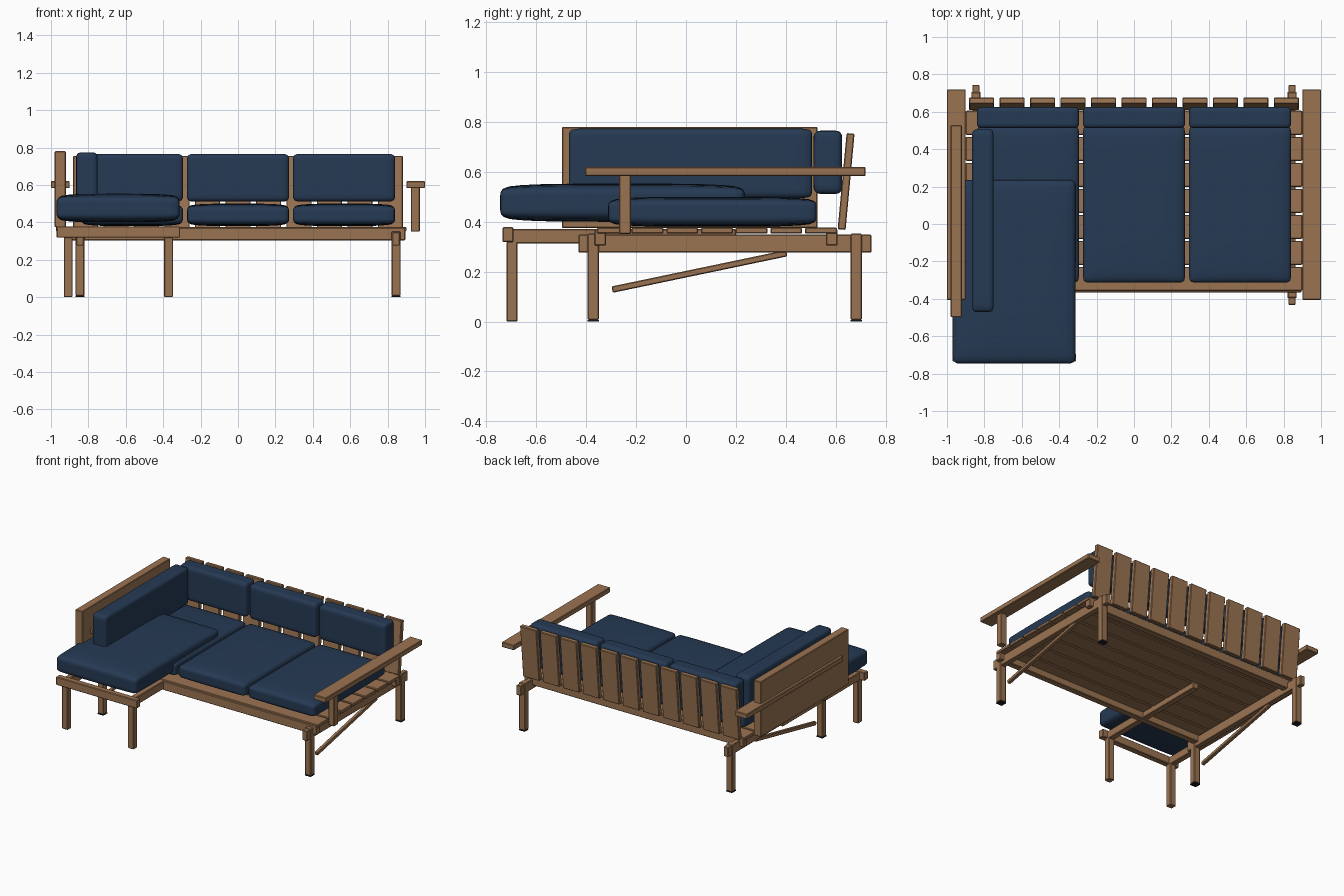
import bpy, bmesh, math
from mathutils import Vector

cube = bpy.data.objects.get("Cube")
if cube:
    bpy.data.objects.remove(cube, do_unlink=True)


def material(name, color):
    m = bpy.data.materials.new(name)
    m.use_nodes = True
    m.diffuse_color = (*color, 1)
    bsdf = next(n for n in m.node_tree.nodes if n.type == 'BSDF_PRINCIPLED')
    bsdf.inputs["Base Color"].default_value = (*color, 1)
    bsdf.inputs["Roughness"].default_value = 0.8
    return m


WOOD = material("warm wood", (0.33, 0.175, 0.085))
NAVY = material("navy fabric", (0.019, 0.042, 0.088))
BLACK = material("black rubber", (0.012, 0.013, 0.016))


def add_object(name, bm, mat):
    mesh = bpy.data.meshes.new(name)
    bm.to_mesh(mesh)
    bm.free()
    mesh.materials.append(mat)
    ob = bpy.data.objects.new(name, mesh)
    bpy.context.collection.objects.link(ob)
    return ob


def beam(name, x, y, z, mat=WOOD, bevel=0.004, tilt=0):
    """Softly chamfered box given as (low, high) ranges."""
    bm = bmesh.new()
    bmesh.ops.create_cube(bm, size=1)
    for v in bm.verts:
        v.co = Vector(v.co[i] * (r[1] - r[0]) for i, r in enumerate((x, y, z)))
    ob = add_object(name, bm, mat)
    ob.location = [sum(r) / 2 for r in (x, y, z)]
    ob.rotation_euler.x = tilt
    if bevel:
        mod = ob.modifiers.new("chamfer", 'BEVEL')
        mod.width = bevel
        mod.segments = 1
    return ob


def around(c, width):
    return (c - width / 2, c + width / 2)


def cushion(name, x, y, z, radius=0.025, rim=1.0):
    """Rounded box; rim is the edge thickness relative to the middle."""
    half = Vector((r[1] - r[0]) / 2 for r in (x, y, z))
    bm = bmesh.new()
    bmesh.ops.create_cube(bm, size=2)
    bmesh.ops.subdivide_edges(bm, edges=bm.edges[:], cuts=15, use_grid_fill=True)
    for v in bm.verts:
        u = [math.sin(c * math.pi / 2) for c in v.co]
        p = Vector(a * h for a, h in zip(u, half))
        core = Vector(max(radius - h, min(h - radius, c)) for c, h in zip(p, half))
        d = p - core
        if d.length > radius:
            p = core + d.normalized() * radius
        crown = (1 - abs(p.x / half.x) ** 4) * (1 - abs(p.y / half.y) ** 4)
        p.z *= rim + (1 - rim) * math.sqrt(max(crown, 0))
        v.co = p
    for f in bm.faces:
        f.smooth = True
    ob = add_object(name, bm, NAVY)
    ob.location = [sum(r) / 2 for r in (x, y, z)]


# Main frame: legs, feet, side rails and braces on both sides
for side, s in (("left", 1), ("right", -1)):
    cx = s * 0.845
    for end, cy in (("front", -0.372), ("back", 0.682)):
        beam(f"{side}_{end}_leg", around(cx, 0.048), around(cy, 0.046), (0.007, 0.352))
        beam(f"{side}_{end}_foot", around(cx, 0.048), around(cy, 0.046), (0, 0.007), BLACK, 0)
    beam(f"{side}_side_rail", around(cx, 0.038), (-0.432, 0.744), (0.276, 0.348))
    low, high = Vector((cx, -0.296, 0.128)), Vector((cx, 0.404, 0.274))
    run = high - low
    mid = (low + high) / 2
    beam(f"{side}_brace", around(cx, 0.026), around(mid.y, run.length),
         around(mid.z, 0.026), tilt=math.atan2(run.z, run.y))
    # Armrests
    beam(f"{side}_armrest", around(s * 0.95, 0.1), (-0.405, 0.72), (0.583, 0.62))
    beam(f"{side}_arm_post", around(s * 0.948, 0.048), (-0.268, -0.22), (0.35, 0.59))

for end, cy in (("front", -0.344), ("back", 0.584)):
    beam(f"{end}_rail", (-0.895, 0.895), around(cy, 0.046), (0.304, 0.37))

# Seat slats
for i in range(7):
    beam(f"seat_slat_{i + 1}", (-0.9, 0.9), around(0.541 - 0.139 * i, 0.128), (0.352, 0.376))

# Leaning back slats
for i in range(11):
    beam(f"back_slat_{i + 1}", around(0.163 * (i - 5), 0.134), around(0.642, 0.032),
         (0.368, 0.755), tilt=-0.093)

# Chaise frame
beam("chaise_front_rail", (-0.97, -0.31), (-0.736, -0.692), (0.318, 0.378))
for name, cx in (("outer", -0.908), ("inner", -0.371)):
    beam(f"chaise_{name}_rail", around(cx, 0.044), (-0.7, 0.2), (0.312, 0.371))
    beam(f"chaise_{name}_leg", around(cx, 0.047), around(-0.698, 0.045), (0, 0.32))

# Side panel
beam("side_panel", (-0.98, -0.92), (-0.498, 0.528), (0.374, 0.78))

# Cushions
for i, cx in enumerate((-0.567, 0, 0.567)):
    cushion(f"seat_cushion_{i + 1}", around(cx, 0.546), (-0.312, 0.524), (0.38, 0.5), 0.025, 0.68)
    cushion(f"back_cushion_{i + 1}", around(cx, 0.546), (0.512, 0.626), (0.512, 0.765))
cushion("chaise_cushion", (-0.97, -0.312), (-0.745, 0.236), (0.4, 0.553), 0.03, 0.7)
cushion("side_cushion", (-0.866, -0.75), (-0.47, 0.506), (0.495, 0.773))
